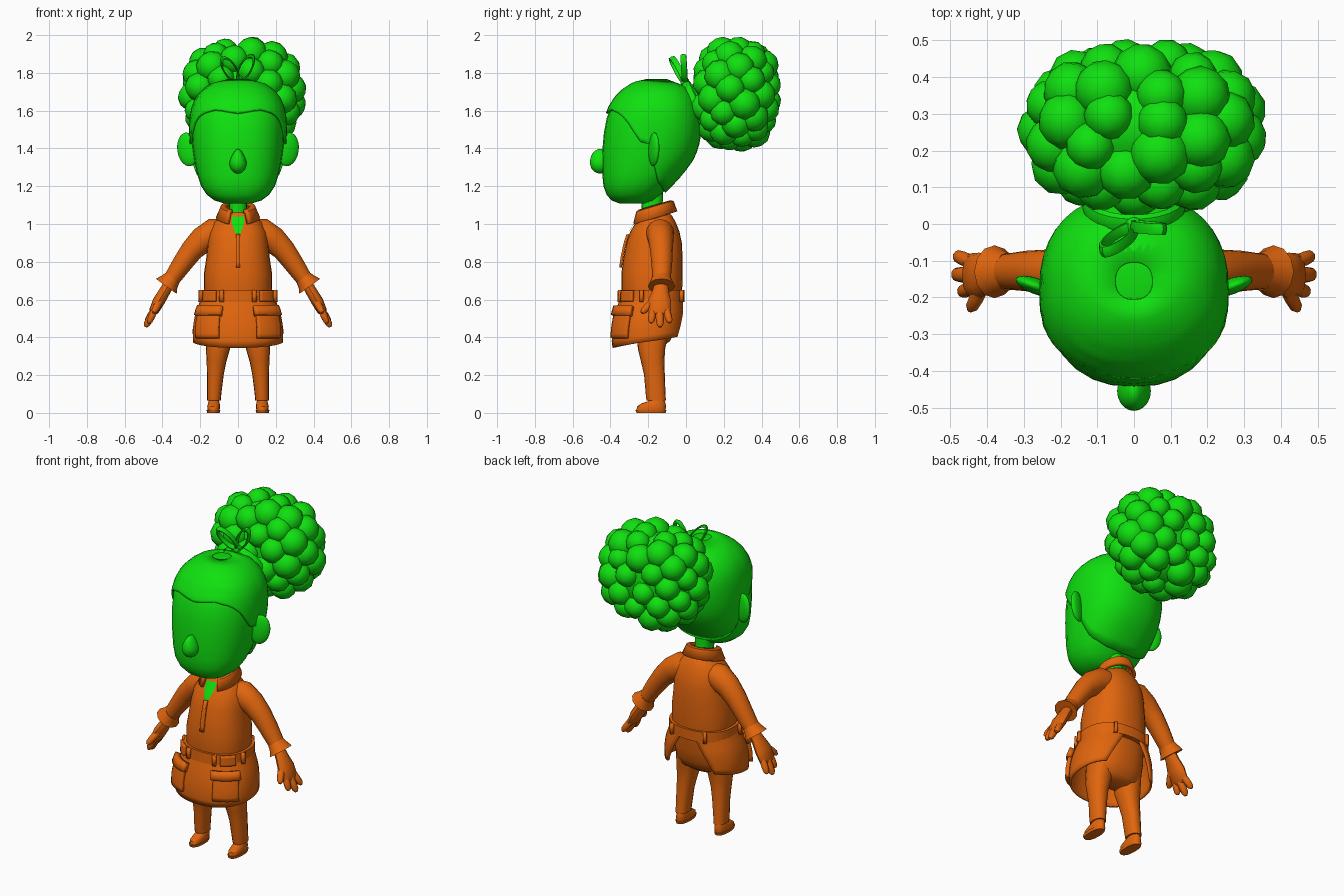
import bpy, bmesh, math, random
from math import sin, cos, pi, radians
from mathutils import Vector, Matrix, Euler

if "Cube" in bpy.data.objects:
    bpy.data.objects.remove(bpy.data.objects["Cube"])

random.seed(4)


def material(name, rgb):
    m = bpy.data.materials.new(name)
    m.diffuse_color = (*rgb, 1)
    m.use_nodes = True
    m.node_tree.nodes["Principled BSDF"].inputs["Base Color"].default_value = m.diffuse_color
    return m


GREEN = material("bright_green", (0.005, 0.75, 0.005))
ORANGE = material("burnt_orange", (0.75, 0.13, 0.004))


def finish(name, bm, mat, mirror=False, thick=0, angle=40):
    bmesh.ops.remove_doubles(bm, verts=bm.verts, dist=1e-5)
    bmesh.ops.recalc_face_normals(bm, faces=bm.faces)
    me = bpy.data.meshes.new(name)
    bm.to_mesh(me)
    bm.free()
    me.materials.append(mat)
    ob = bpy.data.objects.new(name, me)
    bpy.context.collection.objects.link(ob)
    bpy.ops.object.select_all(action='DESELECT')
    ob.select_set(True)
    bpy.context.view_layer.objects.active = ob
    bpy.ops.object.shade_smooth_by_angle(angle=radians(angle))
    if thick:
        s = ob.modifiers.new("thickness", 'SOLIDIFY')
        s.thickness, s.offset = thick, 0
    if mirror:
        ob.modifiers.new("mirror", 'MIRROR').use_mirror_merge = False
    return ob


def lerp(a, b, t):
    return a + (b - a) * t


def table(keys, x):
    """Linear lookup in a list of tuples sorted by first entry."""
    x = min(max(x, keys[0][0]), keys[-1][0])
    for p, q in zip(keys, keys[1:]):
        if x <= q[0]:
            t = (x - p[0]) / (q[0] - p[0])
            return [lerp(i, j, t) for i, j in zip(p, q)]


def surf(secs, z, a, off=0, power=2.3):
    """Point on a body of stacked rounded sections (z, front, back, half width, centre x)."""
    s = table(secs, z)
    cx = s[4] if len(s) > 4 else 0
    sp = lambda v: math.copysign(abs(v) ** (2 / power), v)
    return Vector((cx + (s[3] + off) * sp(sin(a)),
                   (s[1] + s[2]) / 2 - ((s[2] - s[1]) / 2 + off) * sp(cos(a)), z))


def skin(bm, rings, closed=True, caps=True):
    rows = [[bm.verts.new(p) for p in r] for r in rings]
    n = len(rows[0])
    for r, q in zip(rows, rows[1:]):
        for i in range(n if closed else n - 1):
            j = (i + 1) % n
            bm.faces.new((r[i], r[j], q[j], q[i]))
    if closed and caps:
        bm.faces.new(rows[0])
        bm.faces.new(rows[-1])


def loft(name, secs, mat, n=28, off=0, **kw):
    bm = bmesh.new()
    skin(bm, [[surf(secs, s[0], 2 * pi * i / n, off) for i in range(n)] for s in secs])
    return finish(name, bm, mat, **kw)


def patch(name, secs, mat, a0, a1, zlo, zhi, off, rows=6, cols=10, **kw):
    """Sheet that follows a body; angle limits depend on t, height limits on angle (degrees)."""
    bm = bmesh.new()
    rings = []
    for r in range(rows + 1):
        t = r / rows
        ring = []
        for c in range(cols + 1):
            a = lerp(a0(t), a1(t), c / cols)
            ring.append(surf(secs, lerp(zlo(a), zhi(a), t), radians(a), off))
        rings.append(ring)
    skin(bm, rings, closed=False)
    return finish(name, bm, mat, **kw)


def tube(bm, pts, radii, n=12):
    """Tube along points; each radius is (along y, across)."""
    pts = [Vector(p) for p in pts]
    rings = []
    for k, p in enumerate(pts):
        d = (pts[min(k + 1, len(pts) - 1)] - pts[max(k - 1, 0)]).normalized()
        u = Vector((0, 1, 0))
        u = (u - d * u.dot(d)).normalized()
        v = d.cross(u)
        rings.append([p + u * radii[k][0] * cos(2 * pi * i / n) + v * radii[k][1] * sin(2 * pi * i / n)
                      for i in range(n)])
    skin(bm, rings)


def blob(bm, loc, size, rot=(0, 0, 0), sub=3):
    m = Matrix.LocRotScale(Vector(loc), Euler(rot), Vector(size))
    bmesh.ops.create_icosphere(bm, subdivisions=sub, radius=1, matrix=m)


def ring(bm, m, major, minor, n=24, k=8, squash=1):
    """Closed hoop around the local z axis."""
    rows = [[m @ Vector(((major + minor * cos(2 * pi * j / k)) * cos(2 * pi * i / n),
                         (major + minor * cos(2 * pi * j / k)) * sin(2 * pi * i / n) * squash,
                         minor * 1.6 * sin(2 * pi * j / k))) for j in range(k)] for i in range(n)]
    skin(bm, rows + [rows[0]], caps=False)


# head, nose, ears, neck
HEAD = [(1.108, -.35, -.22, .07), (1.125, -.395, -.17, .125), (1.155, -.42, -.135, .165),
        (1.2, -.437, -.09, .195), (1.26, -.443, -.035, .215), (1.33, -.444, .02, .23),
        (1.4, -.442, .052, .24), (1.48, -.435, .067, .245), (1.56, -.42, .068, .243),
        (1.62, -.397, .058, .232), (1.67, -.365, .037, .21), (1.71, -.325, .01, .175),
        (1.74, -.28, -.03, .13), (1.757, -.235, -.075, .08), (1.763, -.19, -.12, .035)]
loft("head", HEAD, GREEN)
bm = bmesh.new()
blob(bm, (0, -.455, 1.325), (.046, .054, .058))
for v in bm.verts:  # narrow the nose towards the bridge
    if v.co.z > 1.325:
        v.co.x *= 1 - (v.co.z - 1.325) * 6
        v.co.z += (v.co.z - 1.325) * .25
finish("nose", bm, GREEN)
bm = bmesh.new()
blob(bm, (.265, -.17, 1.395), (.06, .022, .09), (0, .15, .35))
finish("ear", bm, GREEN, mirror=True)
NECK = [(.98, -.23, -.11, .05), (1.07, -.235, -.125, .047), (1.2, -.24, -.12, .05)]
loft("neck", NECK, GREEN, n=16)

# hair cap with a hairline that drops behind the ears
HAIRLINE = [(0, 1.585), (25, 1.605), (50, 1.58), (68, 1.52), (78, 1.44), (92, 1.42),
            (100, 1.3), (120, 1.22), (150, 1.18), (180, 1.17)]
patch("hair_cap", HEAD, GREEN, lambda t: -180, lambda t: 180,
      lambda a: table(HAIRLINE, abs(a))[1], lambda a: 1.762, .008, 14, 40, thick=.012)

# gathered curly bunch: core with curls spread over it
bm = bmesh.new()
C, R = Vector((.02, .265, 1.69)), Vector((.265, .175, .235))
blob(bm, C, R * 1.08)
N = 58
for i in range(N):
    z = 1 - 2 * (i + .5) / N
    a = i * 2.39996 + .3
    q = math.sqrt(1 - z * z)
    d = Vector((q * cos(a), q * sin(a), z))
    d = Vector([math.copysign(abs(c) ** .88, c) for c in d])
    r = random.uniform(.066, .086)
    blob(bm, C + d * R, (r, r, r), (random.random(), random.random(), 0), sub=2)
finish("curly_bunch", bm, GREEN, angle=50)

# hair tie and bow
bm = bmesh.new()
axis = Vector((0, .23, .1)).to_track_quat('Z', 'Y').to_matrix().to_4x4()
ring(bm, Matrix.Translation((0, .05, 1.625)) @ axis, .125, .017)
finish("hair_tie", bm, GREEN)
bm = bmesh.new()
for tip in ((-.085, -.08, 1.885), (.08, -.015, 1.9)):
    base = Vector((0, -.005, 1.75))
    d = Vector(tip) - base
    x = d.normalized()
    y = x.cross(Vector((0, 1, 0))).normalized()
    m = Matrix((x, y, x.cross(y))).transposed().to_4x4()
    ring(bm, Matrix.Translation(base + d / 2) @ m, d.length / 2 - .011, .011, 16, 6, .42)
blob(bm, (0, -.005, 1.75), (.025, .025, .025), sub=2)
finish("bow", bm, GREEN)

# shirt body, placket, open neck and collar
TORSO = [(.6, -.335, -.025, .175), (.66, -.342, -.02, .18), (.74, -.342, -.018, .18),
         (.82, -.332, -.018, .168), (.9, -.315, -.022, .16), (.96, -.295, -.035, .15),
         (1.01, -.265, -.055, .125), (1.045, -.245, -.075, .085), (1.06, -.235, -.09, .06)]
loft("shirt", TORSO, ORANGE)
patch("open_neck", TORSO, GREEN, lambda t: -.2 - 16 * t, lambda t: .2 + 16 * t,
      lambda a: .93, lambda a: 1.04, .006)
patch("placket", TORSO, ORANGE, lambda t: -2.4, lambda t: 2.4,
      lambda a: .77, lambda a: .945, .008, cols=4, thick=.014)
bm = bmesh.new()
rows = []
for rx, ry, h in ((.062, .085, .035), (.085, .098, .03), (.108, .115, -.025)):
    row = []
    for i in range(25):
        a = radians(lerp(28, 332, i / 24))
        y = -.17 - ry * cos(a)
        row.append((rx * sin(a), y, 1.055 + h + (y + .17) * .3))
    rows.append(row)
skin(bm, rows, closed=False)
finish("collar", bm, ORANGE, thick=.02)

# skirt of the jacket, open at the back, with pockets
SKIRT = [(.345, -.383, -.02, .222), (.37, -.388, -.018, .233), (.45, -.383, -.012, .234),
         (.52, -.37, -.01, .222), (.57, -.355, -.015, .203), (.63, -.338, -.02, .18)]
patch("jacket_skirt", SKIRT, ORANGE, lambda t: -142 - 30 * t, lambda t: 142 + 30 * t,
      lambda a: .345 + .065 * (1 - cos(radians(a))) / 2, lambda a: .63, 0, 8, 36, thick=.012)
patch("pocket", SKIRT, ORANGE, lambda t: 21, lambda t: 60,
      lambda a: .395, lambda a: .54, .012, thick=.028, mirror=True)
patch("pocket_flap", SKIRT, ORANGE, lambda t: 18, lambda t: 63,
      lambda a: .515, lambda a: .565, .022, rows=2, thick=.03, mirror=True)

# belt, belt loops, front pouches
BELT = [(.588, -.357, -.008, .198), (.65, -.354, -.008, .196)]
loft("belt", BELT, ORANGE, n=32)
for k, a in enumerate((22, 76, 150)):
    patch("belt_loop_%d" % (k + 1), BELT, ORANGE, lambda t: a - 3, lambda t: a + 3,
          lambda b: .588, lambda b: .65, .006, 2, 2, thick=.02, mirror=True)
patch("belt_pouch", BELT, ORANGE, lambda t: 32, lambda t: 60,
      lambda a: .59, lambda a: .648, .006, thick=.02, mirror=True)

# trousers and shoes
HIPS = [(.355, -.22, -.12, .09), (.38, -.25, -.085, .14), (.43, -.27, -.06, .16),
        (.5, -.28, -.045, .166), (.6, -.3, -.035, .165)]
loft("trouser_seat", HIPS, ORANGE)
LEG = [(.065, -.208, -.105, .036, .127), (.085, -.212, -.108, .037, .127), (.2, -.222, -.112, .044, .12),
       (.27, -.238, -.115, .052, .114), (.34, -.255, -.11, .064, .106), (.44, -.26, -.09, .07, .095)]
loft("trouser_leg", LEG, ORANGE, n=16, mirror=True)
SHOE = [(.016, -.262, -.108, .032, .129), (.035, -.258, -.106, .034, .129), (.05, -.235, -.108, .031, .128),
        (.062, -.2, -.112, .028, .128), (.075, -.19, -.115, .026, .128)]
loft("shoe", SHOE, ORANGE, n=16, mirror=True)
loft("shoe_sole", [(0, -.262, -.108, .033, .13), (.016, -.268, -.104, .037, .13)], ORANGE, n=16, mirror=True)

# sleeves, cuffs, hands
bm = bmesh.new()
tube(bm, [(.07, -.14, .955), (.13, -.137, .95), (.19, -.133, .915), (.245, -.13, .86), (.295, -.128, .79),
          (.36, -.13, .695)],
     [(.07, .07), (.075, .08), (.067, .07), (.06, .06), (.055, .053), (.047, .042)], 16)
finish("sleeve", bm, ORANGE, mirror=True)
bm = bmesh.new()
tube(bm, [(.345, -.13, .715), (.362, -.13, .695), (.38, -.13, .67)],
     [(.052, .045), (.06, .052), (.072, .068)])
finish("cuff", bm, ORANGE, mirror=True)
bm = bmesh.new()
tube(bm, [(.36, -.13, .69), (.39, -.135, .64), (.42, -.14, .59), (.445, -.14, .54), (.455, -.14, .52)],
     [(.035, .028), (.045, .03), (.062, .032), (.06, .026), (.045, .014)])
for y0, tip, r in ((-.175, (.472, -.185, .475), .019), (-.14, (.49, -.137, .455), .021),
                   (-.105, (.487, -.085, .478), .019), (-.165, (.447, -.235, .53), .02)):
    thumb = tip[1] < -.2
    a = Vector((.41 if thumb else .44, y0, .6 if thumb else .55))
    b = Vector(tip)
    tube(bm, [a, a.lerp(b, .5), a.lerp(b, .85), b], [(r, r), (r * 1.05, r), (r * .9, r * .85), (r * .4, r * .4)], 10)
finish("hand", bm, ORANGE, mirror=True)
